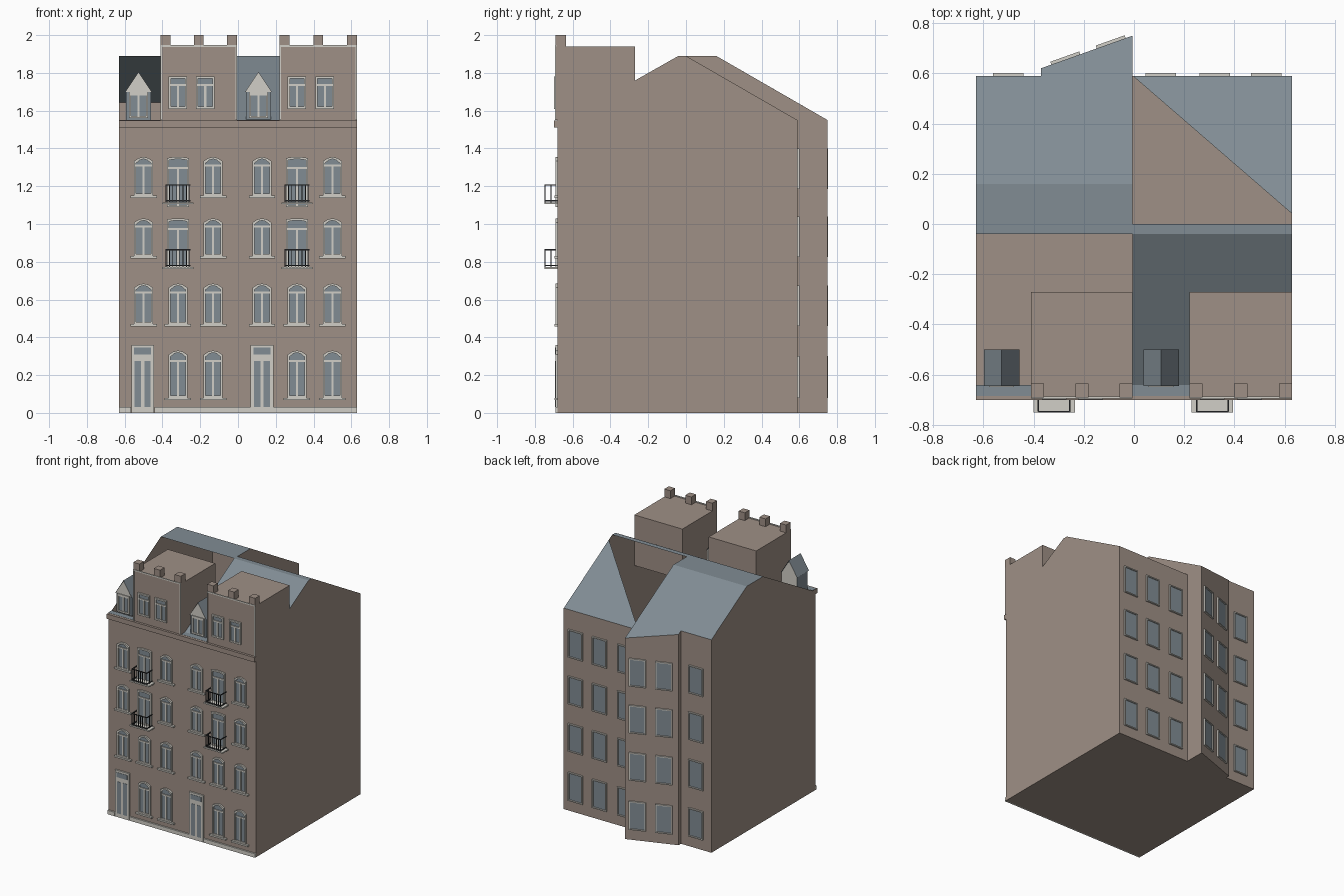
import bpy, bmesh, math
from mathutils import Vector, Matrix

if "Cube" in bpy.data.objects:
    bpy.data.objects.remove(bpy.data.objects["Cube"])


def material(name, rgb):
    m = bpy.data.materials.new(name)
    m.diffuse_color = (*rgb, 1)
    m.use_nodes = True
    m.node_tree.nodes["Principled BSDF"].inputs["Base Color"].default_value = m.diffuse_color
    return m


MATS = [material("taupe_render", (0.345, 0.277, 0.236)),
        material("slate_blue", (0.219, 0.264, 0.296)),
        material("pale_trim", (0.638, 0.623, 0.571)),
        material("dark_iron", (0.03, 0.032, 0.035))]
WALL, SLATE, TRIM, IRON = range(4)


def finish(name, bm):
    me = bpy.data.meshes.new(name)
    bm.to_mesh(me)
    bm.free()
    for m in MATS:
        me.materials.append(m)
    ob = bpy.data.objects.new(name, me)
    bpy.context.collection.objects.link(ob)
    return ob


def poly(bm, pts, mat, M=Matrix()):
    f = bm.faces.new([bm.verts.new(M @ Vector(p)) for p in pts])
    f.material_index = mat
    return f


def box(bm, x0, x1, y0, y1, z0, z1, mat, M=Matrix()):
    S = Matrix.Translation(((x0 + x1) / 2, (y0 + y1) / 2, (z0 + z1) / 2)) @ \
        Matrix.Diagonal((x1 - x0, y1 - y0, z1 - z0, 1))
    r = bmesh.ops.create_cube(bm, size=1, matrix=M @ S)
    for f in {f for v in r["verts"] for f in v.link_faces}:
        f.material_index = mat


def outline(w, z0, z1, arch):
    """Opening outline with an optional shallow arched head."""
    top = [(u * w / 2, z1 - arch * u * u) for u in ((1, .5, 0, -.5, -1) if arch else (1, -1))]
    return [(-w / 2, z0), (w / 2, z0)] + top


def window(bm, M, w, z0, z1, arch=0, border=0.011, mullion=True, transom=0.0, sill=False):
    """Local x runs along the wall, local -y points outwards."""
    out = outline(w, z0, z1, arch)
    inn = outline(w - 2 * border, z0 + border, z1 - border, arch)
    poly(bm, [(x, -0.003, z) for x, z in inn], SLATE, M)
    n = len(out)
    for i in range(n):
        a, b, c, d = out[i], out[(i + 1) % n], inn[(i + 1) % n], inn[i]
        front = [(p[0], -0.012, p[1]) for p in (a, b, c, d)]
        poly(bm, front, TRIM, M)
        for p, q in ((a, b), (d, c)):
            poly(bm, [(p[0], 0, p[1]), (q[0], 0, q[1]),
                      (q[0], -0.012, q[1]), (p[0], -0.012, p[1])], TRIM, M)
    if mullion:
        top = z0 + (z1 - z0) * transom if transom else z1 - border
        box(bm, -0.006, 0.006, -0.010, 0, z0, top, TRIM, M)
    if transom:
        zt = z0 + (z1 - z0) * transom
        box(bm, -w / 2 + .005, w / 2 - .005, -0.010, 0, zt - .005, zt + .005, TRIM, M)
    if sill:
        box(bm, -0.07, 0.07, -0.017, 0, z0 - .012, z0, TRIM, M)


X, MID, FRONT, BACK, EAVE, RIDGE = 0.63, -0.005, -0.68, 0.59, 1.55, 1.89

# Outer walls, party wall and base
bm = bmesh.new()
head = [(FRONT, 0), (FRONT, EAVE), (-.64, EAVE), (-.04, RIDGE)]
for x, tail in ((-X, [(.16, RIDGE), (BACK, 1.642), (BACK, 0)]),
                (MID, [(.16, RIDGE), (.75, EAVE), (.75, 0)]),
                (X, [(0, RIDGE), (BACK, EAVE), (BACK, 0)])):
    poly(bm, [(x, y, z) for y, z in head + tail], WALL)
foot = [(X, BACK, EAVE), (MID, BACK, EAVE), (MID, .75, EAVE), (-.37, .62, 1.625),
        (-.37, BACK, 1.642), (-X, BACK, 1.642)]
for i, (a, b) in enumerate(zip(foot, foot[1:])):
    if i != 1:
        poly(bm, [(a[0], a[1], 0), (b[0], b[1], 0), b, a], WALL)
poly(bm, [(-X, FRONT, 0), (X, FRONT, 0), (X, FRONT, EAVE), (-X, FRONT, EAVE)], WALL)
poly(bm, [(-X, FRONT, 0), (X, FRONT, 0)] + [(x, y, 0) for x, y, z in foot], WALL)
finish("building_walls", bm)

# Roof of the left house: flat top and rear slope over the angled wing
bm = bmesh.new()
poly(bm, [(-X, -.04, RIDGE), (MID, -.04, RIDGE), (MID, .16, RIDGE), (-X, .16, RIDGE)], SLATE)
poly(bm, [(-X, .16, RIDGE), (MID, .16, RIDGE)] + foot[2:], SLATE)
finish("left_roof", bm)

# Roof of the right house: front slope, ridge strip and rear triangle
bm = bmesh.new()
poly(bm, [(MID, -.64, EAVE), (X, -.64, EAVE), (X, -.04, RIDGE), (MID, -.04, RIDGE)], SLATE)
poly(bm, [(MID, -.04, RIDGE), (X, -.04, RIDGE), (X, 0, RIDGE), (MID, 0, RIDGE)], SLATE)
poly(bm, [(MID, BACK, EAVE), (X, BACK, EAVE), (X, .04, 1.867)], SLATE)
finish("right_roof", bm)

# Eaves ledge and cornice
bm = bmesh.new()
box(bm, -X, X, -.70, FRONT, 1.51, 1.547, WALL)
poly(bm, [(-X, -.685, 1.551), (X, -.685, 1.551), (X, -.64, 1.551), (-X, -.64, 1.551)], SLATE)
finish("cornice", bm)

# Tall attic blocks with pale edging and stubby chimneys
for side, x0, x1 in (("left", -.41, MID), ("right", .22, X)):
    bm = bmesh.new()
    box(bm, x0, x1, -.687, -.27, EAVE, 1.94, WALL)
    finish(side + "_attic_block", bm)
    bm = bmesh.new()
    box(bm, x0, x1, -.694, -.686, 1.937, 1.947, TRIM)
    for x in (x0, x1 - .007):
        box(bm, x, x + .007, -.694, -.686, EAVE, 1.937, TRIM)
    finish(side + "_attic_edging", bm)
    bm = bmesh.new()
    for k in range(3):
        x = x0 + k * (x1 - x0 - .052) / 2
        box(bm, x, x + .052, -.69, -.635, 1.935, 2.0, WALL)
    finish(side + "_chimneys", bm)

# Gabled dormers
for side, xc in (("left", -.527), ("right", .108)):
    bm = bmesh.new()
    h, y0, y1, zb, ze, zt = .066, -.636, -.505, EAVE, 1.70, 1.805
    for s in (-1, 1):
        poly(bm, [(xc + s * h, y0, zb), (xc + s * h, y1, zb),
                  (xc + s * h, y1, ze), (xc + s * h, y0, ze)], SLATE)
        poly(bm, [(xc + s * .071, y0 - .008, ze - .004), (xc + s * .071, y1 + .005, ze - .004),
                  (xc, y1 + .005, zt + .006), (xc, y0 - .008, zt + .006)], SLATE)
    poly(bm, [(xc - h, y0, zb), (xc + h, y0, zb), (xc + h, y0, ze), (xc - h, y0, ze)], SLATE)
    poly(bm, [(xc - .07, y0 - .006, ze), (xc + .07, y0 - .006, ze), (xc, y0 - .006, zt)], TRIM)
    poly(bm, [(xc - h, y1, zb), (xc + h, y1, zb), (xc + h, y1, ze),
              (xc, y1, zt), (xc - h, y1, ze)], TRIM)
    window(bm, Matrix.Translation((xc, y0, 0)), .10, 1.56, 1.70, transom=.9)
    finish(side + "_dormer", bm)

# Front windows, doors, balconies and plinth, once per house
for side, cols, dx, att in (("left", (-.50, -.318, -.132), -.505, (-.318, -.173)),
                            ("right", (.127, .312, .50), .127, (.312, .46))):
    bm = bmesh.new()
    for c, xc in enumerate(cols):
        M = Matrix.Translation((xc, FRONT, 0))
        for r, (z0, z1) in enumerate(((.08, .33), (.47, .685), (.83, 1.03), (1.15, 1.355))):
            if r == 0 and c == 0:
                continue
            if r > 1 and c == 1:
                window(bm, M, .118, z0 - .06, z1, .006, transom=.78)
            else:
                window(bm, M, .10, z0, z1, .022, transom=.78, sill=True)
    for xc in att:
        window(bm, Matrix.Translation((xc, -.687, 0)), .098, 1.61, 1.78, transom=.74)
    finish(side + "_front_windows", bm)

    # Double door with a light above
    bm = bmesh.new()
    box(bm, dx - .06, dx + .06, -.692, FRONT, 0, .36, TRIM)
    for a, b, z0, z1 in ((-.045, .045, .308, .345), (-.042, -.009, .03, .275), (.009, .042, .03, .275)):
        box(bm, dx + a, dx + b, -.694, -.690, z0, z1, SLATE)
    finish(side + "_front_door", bm)

    # Plinth either side of the door
    bm = bmesh.new()
    lo, hi = (-X, MID) if side == "left" else (MID, X)
    for a, b in ((lo, dx - .062), (dx + .062, hi)):
        box(bm, a, b, -.692, FRONT, 0, .03, TRIM)
    finish(side + "_plinth", bm)

    # Balcony slabs and iron railings
    xc = cols[1]
    slab, rail = bmesh.new(), bmesh.new()
    for zb in (.762, 1.105):
        box(slab, xc - .083, xc + .083, -.75, FRONT, zb, zb + .01, TRIM)
        zt, t, w, yf = zb + .102, .003, .063, -.747
        for z in (zb + .018, zt):
            box(rail, xc - w, xc + w, yf - t, yf + t, z - t, z + t, IRON)
            for s in (-w, w):
                box(rail, xc + s - t, xc + s + t, yf, FRONT, z - t, z + t, IRON)
        for k in range(8):
            x = xc - w + k * 2 * w / 7
            box(rail, x - .002, x + .002, yf - .002, yf + .002, zb + .01, zt, IRON)
        for s in (-w, w):
            box(rail, xc + s - .002, xc + s + .002, -.717, -.713, zb + .01, zt, IRON)
    finish(side + "_balcony_slabs", slab)
    finish(side + "_balcony_railings", rail)

# Rear windows on the straight and angled walls
bm = bmesh.new()
half_turn = math.pi
tilt = math.atan2(.13, .365)
spots = [(x, BACK, half_turn) for x in (.527, .322, .107, -.50)]
spots += [(MID - .365 * f, .75 - .13 * f, half_turn + tilt) for f in (.235, .73)]
for x, y, a in spots:
    M = Matrix.Translation((x, y, 0)) @ Matrix.Rotation(a, 4, 'Z')
    for z0, z1 in ((.08, .30), (.46, .675), (.825, 1.04), (1.185, 1.40)):
        window(bm, M, .122, z0, z1, border=.008, mullion=False)
finish("rear_windows", bm)
